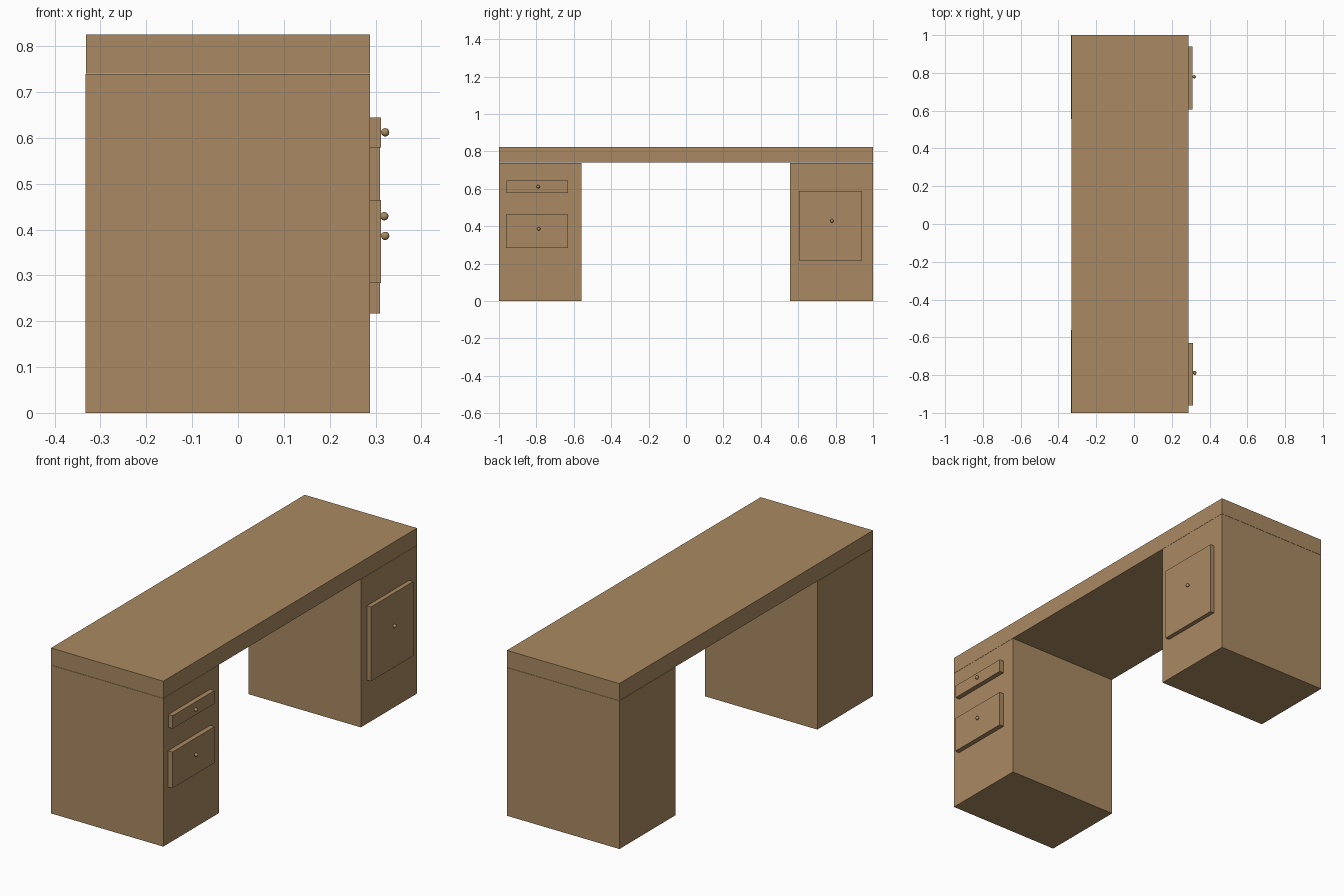
import bpy

# Remove the default cube
default = bpy.data.objects.get("Cube")
if default:
    bpy.data.objects.remove(default, do_unlink=True)

# Single wood colour
wood = bpy.data.materials.new("light_brown_wood")
wood.use_nodes = True
WOOD = (0.402, 0.254, 0.122, 1)
wood.diffuse_color = WOOD
wood.node_tree.nodes["Principled BSDF"].inputs["Base Color"].default_value = WOOD

FACE = 0.288  # x of the drawer side of the desk


def box(name, x, y, z):
    """Box spanning the given (low, high) ranges."""
    spans = (x, y, z)
    bpy.ops.mesh.primitive_cube_add(size=1, location=[(a + b) / 2 for a, b in spans])
    obj = bpy.context.object
    obj.name = name
    obj.scale = [b - a for a, b in spans]
    bpy.ops.object.transform_apply(location=False, rotation=False, scale=True)
    obj.data.materials.append(wood)
    return obj


def knob(name, x, y, z):
    """Small round pull, sunk slightly into its panel."""
    bpy.ops.mesh.primitive_uv_sphere_add(segments=20, ring_count=12, radius=0.009,
                                         location=(x, y, z))
    obj = bpy.context.object
    obj.name = name
    obj.data.materials.append(wood)
    bpy.ops.object.shade_smooth_by_angle()


# Desktop and the two pedestals
box("desktop", (-0.332, 0.288), (-1, 1), (0.74, 0.825))
box("drawer_pedestal", (-0.333, FACE), (-1, -0.56), (0, 0.739))
box("door_pedestal", (-0.333, FACE), (0.557, 1), (0, 0.739))

# Drawer fronts and door, each with a knob
panels = [
    ("upper_drawer", 0.312, (-0.96, -0.63), (0.579, 0.644), (-0.79, 0.612)),
    ("lower_drawer", 0.312, (-0.962, -0.63), (0.283, 0.464), (-0.787, 0.386)),
    ("cupboard_door", 0.310, (0.605, 0.94), (0.217, 0.588), (0.78, 0.429)),
]
for name, front, y, z, pull in panels:
    box(name, (FACE - 0.01, front), y, z)
    knob(name + "_knob", front + 0.009, *pull)
